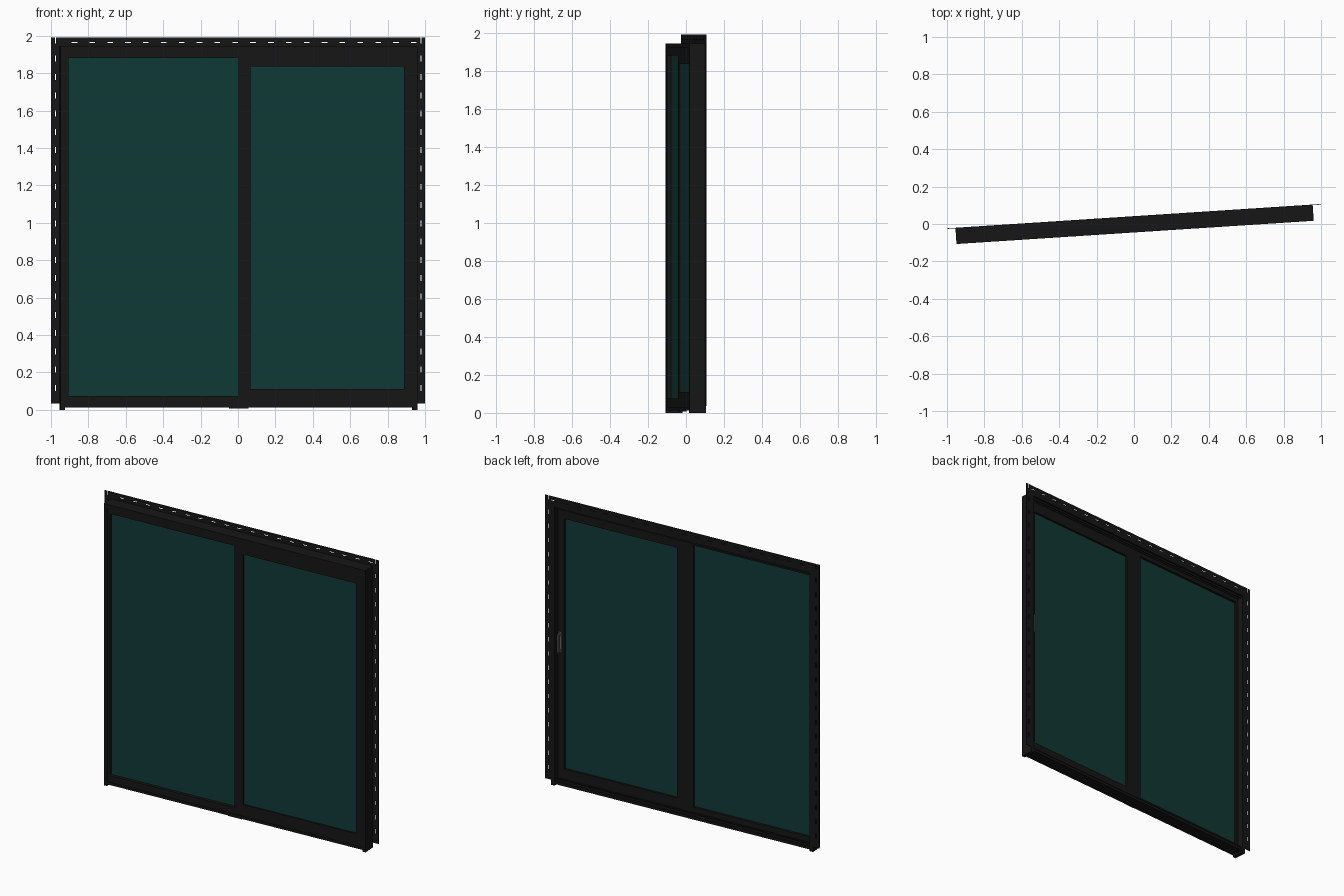
import bpy, bmesh, math
from mathutils import Matrix

if "Cube" in bpy.data.objects:
    bpy.data.objects.remove(bpy.data.objects["Cube"])

# whole door is turned slightly about z
TURN = Matrix.Translation((0.003, 0, 0)) @ Matrix.Rotation(math.atan(0.065), 4, 'Z')


def material(name, rgb):
    m = bpy.data.materials.new(name)
    m.diffuse_color = (*rgb, 1)
    m.use_nodes = True
    m.node_tree.nodes["Principled BSDF"].inputs["Base Color"].default_value = m.diffuse_color
    return m


BLACK = material("black_metal", (0.008, 0.008, 0.008))
TEAL = material("teal_glass", (0.005, 0.042, 0.036))
GREY = material("grey_metal", (0.12, 0.12, 0.12))


def boxes(name, parts, mat, bevel=0):
    """One object from boxes given as (x0, x1, y0, y1, z0, z1)."""
    bm = bmesh.new()
    for x0, x1, y0, y1, z0, z1 in parts:
        mtx = Matrix.Translation(((x0 + x1) / 2, (y0 + y1) / 2, (z0 + z1) / 2)) \
            @ Matrix.Diagonal((x1 - x0, y1 - y0, z1 - z0, 1))
        bmesh.ops.create_cube(bm, size=1, matrix=mtx)
    me = bpy.data.meshes.new(name)
    bm.to_mesh(me)
    bm.free()
    me.materials.append(mat)
    ob = bpy.data.objects.new(name, me)
    bpy.context.collection.objects.link(ob)
    ob.matrix_world = TURN
    if bevel:
        mod = ob.modifiers.new("bevel", 'BEVEL')
        mod.width, mod.segments = bevel, 3
    return ob


def ring(x0, x1, z0, z1, y0, y1, left, right, bottom, top):
    """Four members around an opening."""
    return [(x0, x0 + left, y0, y1, z0, z1), (x1 - right, x1, y0, y1, z0, z1),
            (x0 + left, x1 - right, y0, y1, z0, z0 + bottom),
            (x0 + left, x1 - right, y0, y1, z1 - top, z1)]


# outer frame: jambs to the floor, head and sill
F, B = -0.045, 0.042
frame = [(s * 0.945 - 0.012, s * 0.945 + 0.012, F, B, 0, 1.942) for s in (-1, 1)]
frame += [(-0.933, 0.933, F, B, 1.918, 1.942), (-0.933, 0.933, F, B, 0.012, 0.03)]
boxes("outer_frame", frame, BLACK)

# track ribs on the inner side of head and sill
boxes("track_ribs", [(-0.933, 0.933, y, y + 0.004, z, z + 0.014)
                     for y in (0.008, 0.026) for z in (0.03, 1.904)], BLACK)

# slotted mounting fin on both sides and the top
P0, P1 = B - 0.003, B
fin = []
for s in (-1, 1):
    for a, b in ((0.957, 0.976), (0.982, 1.002)):
        fin.append((min(s * a, s * b), max(s * a, s * b), P0, P1, 0.035, 1.99))
    for i in range(20):
        z = 0.035 + i * 0.0978
        fin.append((min(s * .976, s * .982), max(s * .976, s * .982), P0, P1, z, z + 0.066))
fin += [(-0.957, 0.957, P0, P1, 1.942, 1.961), (-0.957, 0.957, P0, P1, 1.967, 1.99)]
for i in range(20):
    x = -0.957 + i * 0.0957
    fin.append((x, x + 0.065, P0, P1, 1.961, 1.967))
boxes("mounting_fin", fin, BLACK)

# fixed panel: outer glazing lip, inner stiles and rails, glass
boxes("fixed_panel_lip", ring(-0.933, 0.0, 0.03, 1.918, -0.041, -0.019, 0.018, 0.001, 0.045, 0.038), BLACK)
boxes("fixed_panel_frame", ring(-0.933, 0.0, 0.03, 1.918, -0.015, 0.002, 0.018, 0.058, 0.045, 0.038), BLACK)
boxes("fixed_glass", [(-0.925, -0.002, -0.020, -0.014, 0.06, 1.89)], TEAL)

# sliding sash with wide rails and recessed glass
boxes("sliding_sash", ring(-0.002, 0.933, 0.02, 1.918, -0.041, 0.002, 0.062, 0.048, 0.09, 0.083), BLACK)
boxes("sash_glazing_bead", ring(0.052, 0.893, 0.102, 1.843, -0.034, -0.004, 0.008, 0.008, 0.008, 0.008), BLACK)
boxes("sliding_glass", [(0.055, 0.89, -0.031, -0.012, 0.105, 1.84)], TEAL)

# pull handle on the inner face of the lock stile
boxes("handle_plate", [(0.903, 0.925, 0.002, 0.007, 0.91, 1.05)], GREY, 0.002)
boxes("handle_grip", [(0.907, 0.921, 0.022, 0.032, 0.915, 1.045),
                      (0.908, 0.920, 0.006, 0.024, 0.918, 0.934),
                      (0.908, 0.920, 0.006, 0.024, 1.026, 1.042)], GREY, 0.003)

# small guide block under the meeting stiles
boxes("guide_block", [(-0.05, 0.05, -0.04, 0.0, 0.006, 0.03)], BLACK)
